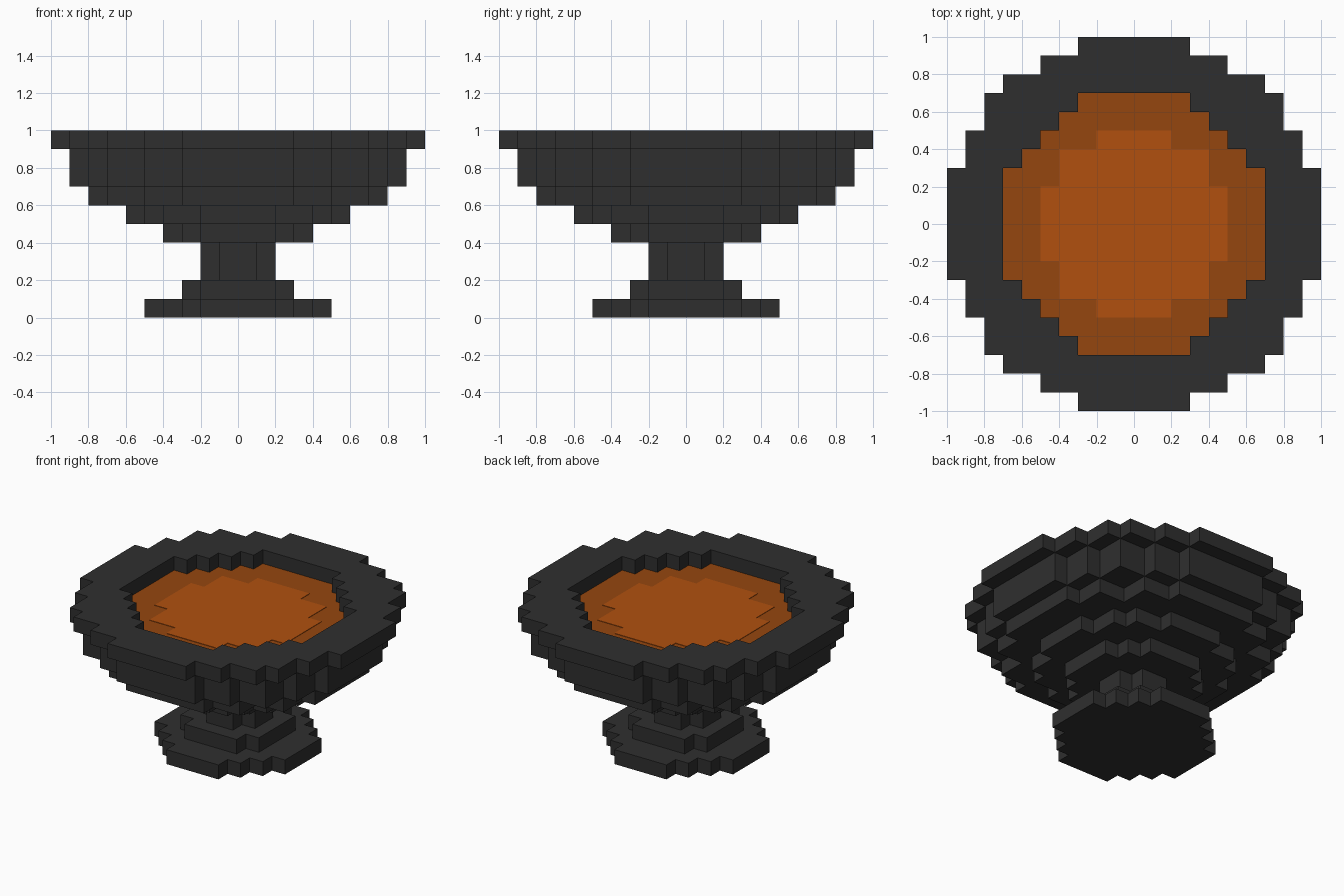
import bpy
import bmesh

cube = bpy.data.objects.get("Cube")
if cube:
    bpy.data.objects.remove(cube, do_unlink=True)


def material(name, rgb):
    m = bpy.data.materials.new(name)
    m.use_nodes = True
    m.diffuse_color = (*rgb, 1)
    bsdf = m.node_tree.nodes["Principled BSDF"]
    bsdf.inputs["Base Color"].default_value = (*rgb, 1)
    bsdf.inputs["Roughness"].default_value = 0.9
    return m


STONE = material("dark stone", (0.028, 0.028, 0.028))
EMBER = material("dark ember", (0.30, 0.062, 0.0045))
GLOW = material("bright ember", (0.44, 0.081, 0.0045))


def outline(corners):
    """Stepped round outline from the outer corners of one quadrant (in tenths)."""
    quarter = [corners[0]]
    for (_, y0), (x1, y1) in zip(corners, corners[1:]):
        quarter += [(x1, y0), (x1, y1)]
    pts = []
    for _ in range(4):
        pts += quarter
        quarter = [(-y, x) for x, y in quarter]
    return [(x / 10, y / 10) for x, y in pts]


def slab(name, z0, z1, mat, corners, hole=None):
    """Extrude a stepped outline, optionally with a stepped hole."""
    bm = bmesh.new()
    loops = []
    for shape in filter(None, (corners, hole)):
        loops.append([bm.verts.new((x, y, z0)) for x, y in outline(shape)])
    if hole:
        edges = [bm.edges.new((a, b)) for ring in loops
                 for a, b in zip(ring, ring[1:] + ring[:1])]
        bmesh.ops.triangle_fill(bm, edges=edges, use_beauty=True)
    else:
        bm.faces.new(loops[0])
    ext = bmesh.ops.extrude_face_region(bm, geom=bm.faces[:], use_keep_orig=True)
    top = [v for v in ext["geom"] if isinstance(v, bmesh.types.BMVert)]
    bmesh.ops.translate(bm, verts=top, vec=(0, 0, z1 - z0))
    bmesh.ops.recalc_face_normals(bm, faces=bm.faces[:])
    me = bpy.data.meshes.new(name)
    bm.to_mesh(me)
    bm.free()
    me.materials.append(mat)
    ob = bpy.data.objects.new(name, me)
    bpy.context.collection.objects.link(ob)
    return ob


# Foot and stem
slab("foot", 0.0, 0.1, STONE, [(5, 2), (4, 3), (3, 4), (2, 5)])
slab("foot_step", 0.1, 0.2, STONE, [(3, 2), (2, 3)])
slab("stem", 0.2, 0.4, STONE, [(2, 1), (1, 2)])

# Bowl, widening upward
slab("bowl_base", 0.4, 0.5, STONE, [(4, 2), (3, 3), (2, 4)])
slab("bowl_lower", 0.5, 0.6, STONE, [(6, 2), (5, 4), (4, 5), (2, 6)])
slab("bowl_middle", 0.6, 0.7, STONE, [(8, 3), (7, 5), (5, 7), (3, 8)])
slab("bowl_upper", 0.7, 0.9, STONE, [(9, 3), (8, 5), (7, 7), (5, 8), (3, 9)])

# Rim with the stepped opening
opening = [(7, 3), (6, 4), (5, 5), (4, 6), (3, 7)]
slab("rim", 0.9, 1.0, STONE,
     [(10, 3), (9, 5), (8, 7), (7, 8), (5, 9), (3, 10)], hole=opening)

# Ember bed with its brighter centre
slab("ember_bed", 0.9, 0.904, EMBER, opening)
slab("ember_centre", 0.904, 0.907, GLOW, [(5, 2), (4, 4), (2, 5)])
